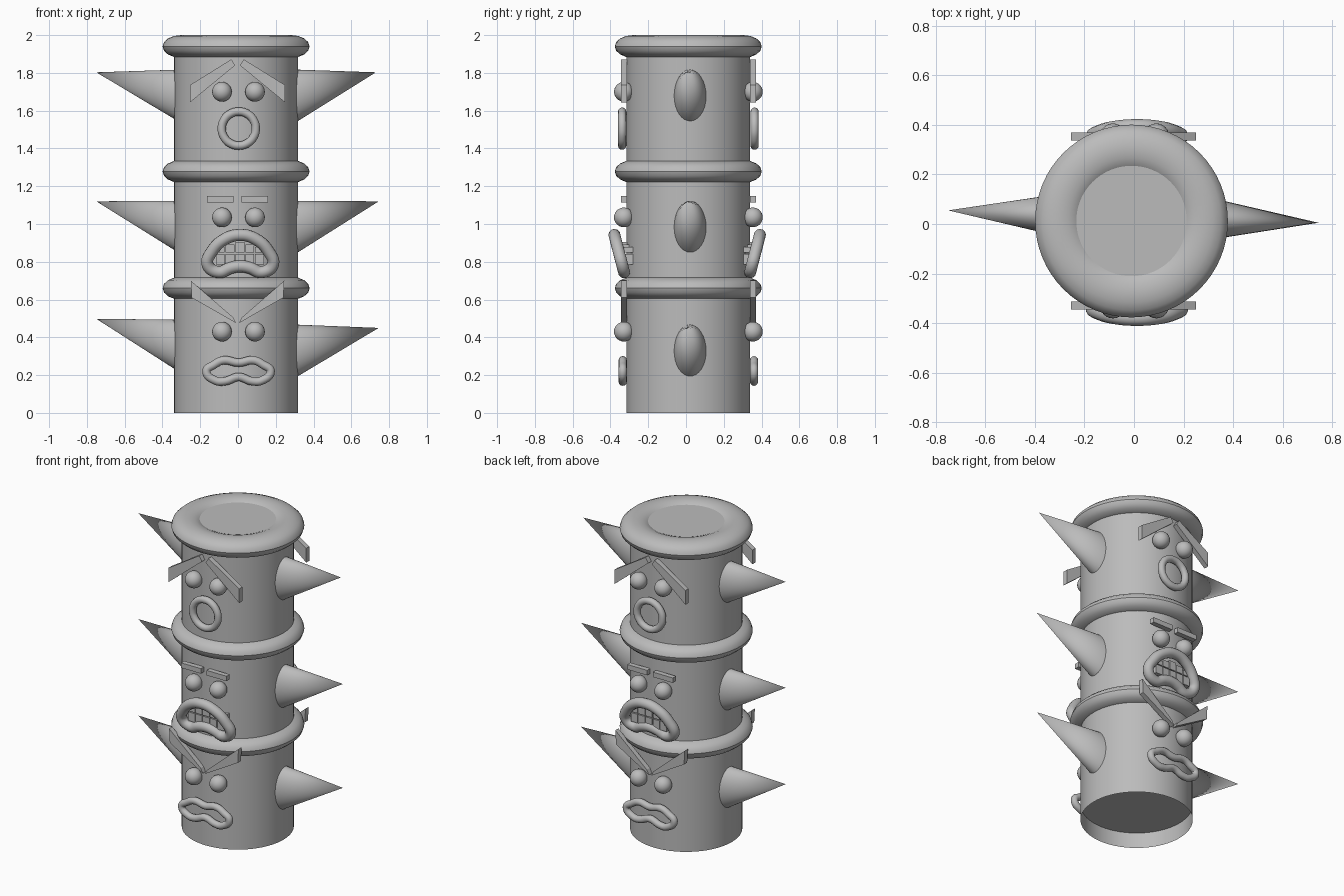
import bpy, bmesh, math
from mathutils import Vector, Matrix

if "Cube" in bpy.data.objects:
    bpy.data.objects.remove(bpy.data.objects["Cube"])

stone = bpy.data.materials.new("plain grey")
stone.diffuse_color = (0.5, 0.5, 0.5, 1)
stone.use_nodes = True
stone.node_tree.nodes["Principled BSDF"].inputs["Base Color"].default_value = stone.diffuse_color
CX, CY = -0.01, 0.012          # axis of the pole


def finish(obj, smooth=True):
    obj.data.materials.clear()
    obj.data.materials.append(stone)
    if smooth:
        bpy.ops.object.select_all(action='DESELECT')
        obj.select_set(True)
        bpy.context.view_layer.objects.active = obj
        bpy.ops.object.shade_smooth_by_angle(angle=math.radians(35))
    return obj


def from_bmesh(name, bm, smooth=True):
    bmesh.ops.recalc_face_normals(bm, faces=bm.faces)
    mesh = bpy.data.meshes.new(name)
    bm.to_mesh(mesh)
    bm.free()
    obj = bpy.data.objects.new(name, mesh)
    bpy.context.collection.objects.link(obj)
    return finish(obj, smooth)


def lathe(name, profile, closed=False, sides=64):
    """Spin an (r, z) profile round the pole axis."""
    bm = bmesh.new()
    rings = []
    for i in range(sides):
        a = 2 * math.pi * i / sides
        rings.append([bm.verts.new((CX + r * math.cos(a), CY + r * math.sin(a), z)) for r, z in profile])
    n = len(profile)
    for i in range(sides):
        p, q = rings[i], rings[(i + 1) % sides]
        for j in range(n if closed else n - 1):
            k = (j + 1) % n
            bm.faces.new((p[j], q[j], q[k], p[k]))
    bmesh.ops.remove_doubles(bm, verts=bm.verts, dist=1e-5)
    return from_bmesh(name, bm)


def prism(name, outline, y0, y1):
    """Flat plate with an (x, z) outline between two depths."""
    bm = bmesh.new()
    a = [bm.verts.new((x, y0, z)) for x, z in outline]
    b = [bm.verts.new((x, y1, z)) for x, z in outline]
    bm.faces.new(a)
    bm.faces.new(b[::-1])
    for i in range(len(a)):
        j = (i + 1) % len(a)
        bm.faces.new((a[i], b[i], b[j], a[j]))
    return from_bmesh(name, bm, False)


def lips(name, points, radius):
    """Closed round tube through 3D points."""
    cu = bpy.data.curves.new(name, 'CURVE')
    cu.dimensions = '3D'
    cu.bevel_depth = radius
    cu.bevel_resolution = 4
    cu.resolution_u = 8
    sp = cu.splines.new('BEZIER')
    sp.bezier_points.add(len(points) - 1)
    for bp, p in zip(sp.bezier_points, points):
        bp.co = p
        bp.handle_left_type = bp.handle_right_type = 'AUTO'
    sp.use_cyclic_u = True
    obj = bpy.data.objects.new(name, cu)
    bpy.context.collection.objects.link(obj)
    bpy.ops.object.select_all(action='DESELECT')
    obj.select_set(True)
    bpy.context.view_layer.objects.active = obj
    bpy.ops.object.convert(target='MESH')
    return finish(bpy.context.view_layer.objects.active)


# Pole: hollow foot with a recessed floor, flat top disc
lathe("pole", [(0, 0.10), (0.328, 0.10), (0.328, 0), (0.328, 1.98), (0.328, 1.95)][2:4])
lathe("pole_floor", [(0, 0.10), (0.327, 0.10)])
lathe("top_disc", [(0, 1.982), (0.235, 1.982)])

# Rolled rings
for i, z in enumerate((0.66, 1.278, 1.94)):
    lathe("ring_%d" % (i + 1),
          [(0.292 + 0.097 * math.cos(t * math.pi / 8), z + 0.06 * math.sin(t * math.pi / 8))
           for t in range(16)], closed=True)


# Side spikes: flattened cones whose upper edge runs level to the tip
def spike(name, side, zc, tip):
    bm = bmesh.new()
    bx, by = side * 0.29, (0.022 if side > 0 else 0.035)
    ring = [bm.verts.new((bx, by + 0.088 * math.cos(2 * math.pi * i / 32),
                          zc - 0.012 + 0.145 * math.sin(2 * math.pi * i / 32))) for i in range(32)]
    apex = bm.verts.new(tip)
    bm.faces.new(ring)
    for i in range(32):
        bm.faces.new((ring[i], ring[(i + 1) % 32], apex))
    from_bmesh(name, bm)


for i, (zl, zr, tl, tr, xr) in enumerate(((0.36, 0.335, 0.498, 0.45, 0.745),
                                          (0.99, 0.99, 1.12, 1.12, 0.745),
                                          (1.685, 1.685, 1.803, 1.803, 0.73))):
    spike("spike_left_%d" % (i + 1), -1, zl, (-0.75, 0.055, tl))
    spike("spike_right_%d" % (i + 1), 1, zr, (xr, 0.005, tr))

# Half outlines (right side) of the slanted brows
BROWS = {"worried": [(0.01, 1.84), (0.03, 1.872), (0.25, 1.735), (0.25, 1.643)],
         "flat": [(0.018, 1.115), (0.018, 1.147), (0.16, 1.147), (0.16, 1.115)],
         "angry": [(0.005, 0.475), (0.02, 0.505), (0.245, 0.70), (0.24, 0.61)]}

# Three faces on the front, repeated on the back
for side, s in (("front", -1), ("back", 1)):
    def depth(d):
        return s * d + (0.025 if s > 0 else 0)

    # Eyes
    for z in (0.43, 1.035, 1.70):
        for x in (-0.085, 0.09):
            bm = bmesh.new()
            bmesh.ops.create_uvsphere(bm, u_segments=24, v_segments=14, radius=0.052,
                                      matrix=Matrix.Translation((x, depth(0.329), z)))
            from_bmesh(side + "_eye", bm)

    # Brows
    for mood, half in BROWS.items():
        for m in (1, -1):
            off = -0.005 if m < 0 else 0
            prism("%s_%s_brow" % (side, mood), [(m * x + off, z) for x, z in half],
                  depth(0.313), depth(0.345))

    # Round mouth
    lips(side + "_round_mouth",
         [(0.004 + 0.09 * math.cos(k * math.pi / 6), depth(0.338), 1.505 + 0.09 * math.sin(k * math.pi / 6))
          for k in range(12)], 0.022)

    # Grimacing mouth, leaning outward at the top
    half = [(0, 0.942), (0.085, 0.918), (0.15, 0.855), (0.173, 0.785), (0.115, 0.745), (0.05, 0.768), (0, 0.776)]
    loop = half + [(-x, z) for x, z in half[-2:0:-1]]
    base = 0.328 if s < 0 else 0.315
    lips(side + "_grimace_mouth",
         [(x + 0.012, depth(base + 0.26 * (z - 0.745)), z) for x, z in loop], 0.032)

    # Two rows of teeth
    for col in range(-2, 3):
        x = 0.01 + col * 0.052
        top = 0.905 - 0.013 * abs(col)
        for z0, z1 in ((0.785, 0.842), (0.848, top)):
            prism(side + "_tooth", [(x - 0.0235, z0), (x + 0.0235, z0), (x + 0.0235, z1), (x - 0.0235, z1)],
                  depth(0.28), depth(0.34))

    # Wavy mouth
    half = [(0, 0.266), (0.08, 0.278), (0.13, 0.255), (0.17, 0.22), (0.12, 0.17), (0.07, 0.168), (0, 0.19)]
    loop = half + [(-x, z) for x, z in half[-2:0:-1]]
    lips(side + "_wavy_mouth", [(x + 0.003, depth(0.335), z) for x, z in loop], 0.022)
